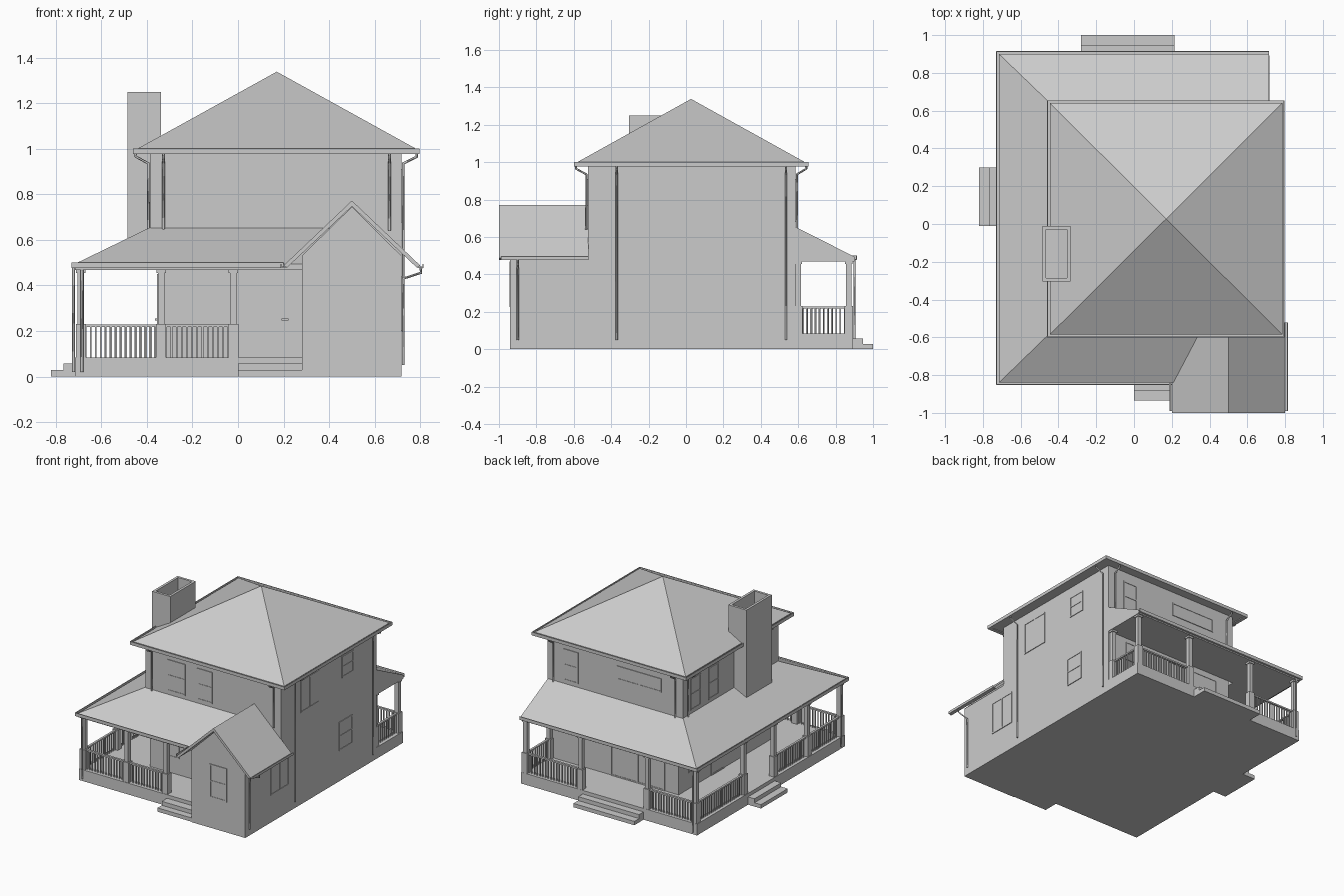
import bpy
from mathutils import Vector

if "Cube" in bpy.data.objects:
    bpy.data.objects.remove(bpy.data.objects["Cube"])


def mesh(name, verts, faces):
    me = bpy.data.meshes.new(name)
    me.from_pydata([tuple(v) for v in verts], [], faces)
    me.validate()
    ob = bpy.data.objects.new(name, me)
    bpy.context.collection.objects.link(ob)
    return ob


QUADS = [(0, 3, 2, 1), (4, 5, 6, 7), (0, 1, 5, 4), (1, 2, 6, 5), (2, 3, 7, 6), (3, 0, 4, 7)]


def boxes(name, items):
    """One object from many boxes (x0, x1, y0, y1, z0, z1)."""
    v, f = [], []
    for x0, x1, y0, y1, z0, z1 in items:
        n = len(v)
        v += [(x, y, z) for z in (z0, z1) for x, y in ((x0, y0), (x1, y0), (x1, y1), (x0, y1))]
        f += [tuple(i + n for i in q) for q in QUADS]
    return mesh(name, v, f)


def prism_y(name, profile, y0, y1):
    n = len(profile)
    v = [(x, y, z) for y in (y0, y1) for x, z in profile]
    f = [tuple(range(n)), tuple(range(2 * n - 1, n - 1, -1))]
    f += [(i + n, (i + 1) % n + n, (i + 1) % n, i) for i in range(n)]
    return mesh(name, v, f)


def gutter(name, path, z, closed=False, w=0.026, h=0.024):
    """U-shaped channel swept along a plan path; outside is on the right."""
    prof = [(-w, z), (0, z), (0, z + h), (-.005, z + h), (-.005, z + .006), (-w, z + .006)]
    pts = [Vector(p) for p in path]
    n, m = len(pts), len(prof)
    v, f = [], []
    for i, p in enumerate(pts):
        a = pts[i] - pts[i - 1] if closed or i > 0 else pts[1] - pts[0]
        b = pts[(i + 1) % n] - pts[i] if closed or i < n - 1 else a
        na, nb = (Vector((d.y, -d.x)).normalized() for d in (a, b))
        k = (na + nb) / (1 + na.dot(nb))
        v += [(p.x + k.x * o, p.y + k.y * o, zz) for o, zz in prof]
    for i in range(n if closed else n - 1):
        j = (i + 1) % n
        f += [(i * m + k, j * m + k, j * m + (k + 1) % m, i * m + (k + 1) % m) for k in range(m)]
    if not closed:
        f += [tuple(range(m)), tuple(range(n * m - 1, n * m - m - 1, -1))]
    return mesh(name, v, f)


def downspout(name, pts):
    cu = bpy.data.curves.new(name, 'CURVE')
    cu.dimensions = '3D'
    cu.bevel_depth = 0.006
    cu.bevel_resolution = 0
    cu.use_fill_caps = True
    s = cu.splines.new('POLY')
    s.points.add(len(pts) - 1)
    for p, c in zip(s.points, pts):
        p.co = (*c, 1)
    bpy.context.collection.objects.link(bpy.data.objects.new(name, cu))


# main walls
WX0, WX1, WY0, WY1 = -0.385, 0.717, -0.525, 0.585
GX0 = -0.35
boxes("ground_floor_walls", [(GX0, WX1, WY0, WY1, 0, 0.6)])
boxes("upper_floor_walls", [(WX0, WX1, WY0, WY1, 0.5, 0.985)])

# porch floor and steps
boxes("porch_floor", [(-0.715, WX1, -0.825, 0.893, 0, 0.083)])
boxes("front_steps", [(0, 0.28, -0.935, -0.82, 0, 0.028), (0, 0.28, -0.885, -0.82, 0, 0.057)])
boxes("side_steps", [(-0.82, -0.71, -0.01, 0.30, 0, 0.028), (-0.767, -0.71, -0.01, 0.30, 0, 0.057)])
boxes("back_steps", [(-0.28, 0.215, 0.89, 1.0, 0, 0.028), (-0.28, 0.215, 0.89, 0.945, 0, 0.057)])

# hipped main roof with soffit
RX0, RX1, RY0, RY1 = -0.445, 0.785, -0.585, 0.64
v = [(x, y, z) for z in (0.982, 0.998) for x, y in ((RX0, RY0), (RX1, RY0), (RX1, RY1), (RX0, RY1))]
mesh("main_roof", v + [(0.17, 0.027, 1.338)],
     [q for q in QUADS if q != (4, 5, 6, 7)] + [(4 + i, 4 + (i + 1) % 4, 8) for i in range(4)])
gutter("main_gutter", [(-0.46, -0.60), (0.797, -0.60), (0.797, 0.655), (-0.46, 0.655)], 0.977, True)

# wraparound porch roof: eave bottom, eave top and wall line swept round the house
outer = [(0.4, -0.84), (-0.715, -0.84), (-0.715, 0.90), (0.715, 0.90)]
inner = [(0.4, -0.52), (-0.385, -0.52), (-0.385, 0.583), (0.715, 0.583)]
v = []
for o, n in zip(outer, inner):
    v += [(*n, 0.468), (*o, 0.468), (*o, 0.495), (*n, 0.655)]
f = [(i * 4 + k, i * 4 + (k + 1) % 4, i * 4 + 4 + (k + 1) % 4, i * 4 + 4 + k)
     for i in range(3) for k in range(4)]
mesh("porch_roof", v, f + [(3, 2, 1, 0), (12, 13, 14, 15)])
gutter("porch_gutter", [(0.715, 0.915), (-0.73, 0.915), (-0.73, -0.853), (0.2, -0.853)], 0.477)

# front gabled bay
prism_y("front_bay_walls", [(0.28, 0), (0.717, 0), (0.717, 0.53), (0.5, 0.745), (0.28, 0.53)], -0.94, -0.52)
prism_y("front_bay_roof", [(0.20, 0.487), (0.5, 0.772), (0.80, 0.487), (0.785, 0.478), (0.5, 0.747),
                           (0.215, 0.478)], -1.0, -0.522)
gutter("bay_gutter_right", [(0.815, -0.99), (0.815, -0.522)], 0.477, h=0.018)
gutter("bay_gutter_left", [(0.187, -0.84), (0.187, -0.99)], 0.477, h=0.018)

# hollow chimney
cx0, cx1, cy0, cy1, t = -0.485, -0.337, -0.305, -0.01, 0.018
boxes("chimney", [(cx0, cx0 + t, cy0, cy1, 0.58, 1.25), (cx1 - t, cx1, cy0, cy1, 0.58, 1.25),
                  (cx0 + t, cx1 - t, cy0, cy0 + t, 0.58, 1.25), (cx0 + t, cx1 - t, cy1 - t, cy1, 0.58, 1.25),
                  (cx0 + t, cx1 - t, cy0 + t, cy1 - t, 0.58, 1.02)])

# porch posts: wide pedestal, slim shaft, capital
PX, PF, PB = -0.69, -0.80, 0.87
posts = [(PX, PF), (-0.337, PF), (-0.02, PF), (PX, -0.42), (PX, -0.03), (PX, 0.32), (PX, PB),
         (-0.30, PB), (0.24, PB), (0.69, PB), (0.69, 0.60)]
parts = []
for x, y in posts:
    for r, z0, z1 in ((0.022, 0.08, 0.23), (0.015, 0.23, 0.455), (0.021, 0.455, 0.472)):
        parts.append((x - r, x + r, y - r, y + r, z0, z1))
boxes("porch_posts", parts)

# railings with balusters
rails, bal = [], []
runs = [(0, 1), (1, 2), (0, 3), (3, 4), (5, 6), (6, 7), (8, 9), (9, 10)]
for a, b in runs:
    p, q = Vector(posts[a]), Vector(posts[b])
    lo = (min(p.x, q.x), min(p.y, q.y))
    hi = (max(p.x, q.x), max(p.y, q.y))
    rails.append((lo[0] - .008, hi[0] + .008, lo[1] - .008, hi[1] + .008, 0.217, 0.228))
    n = round((q - p).length / 0.022)
    for i in range(1, n):
        c = p.lerp(q, i / n)
        bal.append((c.x - .0035, c.x + .0035, c.y - .0035, c.y + .0035, 0.08, 0.22))
boxes("hand_rails", rails)
boxes("balusters", bal)

# windows and doors, laid on the wall planes: axis, wall position, outward sign
WALLS = {"front": (1, WY0, -1), "bay": (1, -0.94, -1), "back": (1, WY1, 1),
         "right": (0, WX1, 1), "left": (0, WX0, -1), "left_low": (0, GX0, -1)}


def plate(wall, a0, a1, z0, z1, d):
    axis, w, s = WALLS[wall]
    lo, hi = sorted((w - s * 0.004, w + s * d))
    return (a0, a1, lo, hi, z0, z1) if axis == 1 else (lo, hi, a0, a1, z0, z1)


def window(name, wall, a0, a1, z0, z1, cols=1, sash=True):
    e, zm = 0.009, (z0 + z1) / 2
    p = [(a0, a0 + e, z0, z1), (a1 - e, a1, z0, z1), (a0 + e, a1 - e, z0, z0 + e), (a0 + e, a1 - e, z1 - e, z1)]
    if sash:
        p.append((a0 + e, a1 - e, zm - e / 2, zm + e / 2))
    for i in range(1, cols):
        m = a0 + (a1 - a0) * i / cols
        p.append((m - e / 2, m + e / 2, z0 + e, z1 - e))
    boxes(name, [plate(wall, *q, 0.005) for q in p] + [plate(wall, a0 + e, a1 - e, z0 + e, z1 - e, 0.002)])


for i, w in enumerate([
        ("front", -0.205, -0.06, 0.68, 0.91), ("front", 0.035, 0.16, 0.68, 0.91),
        ("front", -0.245, -0.11, 0.20, 0.44), ("bay", 0.43, 0.57, 0.225, 0.47),
        ("right", -0.30, -0.085, 0.675, 0.91, 2, False), ("right", -0.645, -0.435, 0.20, 0.44, 2, False),
        ("right", 0.18, 0.315, 0.75, 0.905), ("right", 0.15, 0.30, 0.225, 0.435),
        ("back", -0.21, 0.15, 0.80, 0.90, 2, False), ("back", 0.465, 0.585, 0.68, 0.91),
        ("back", 0.36, 0.56, 0.30, 0.44, 2, False), ("left", 0.38, 0.50, 0.68, 0.91),
        ("left", 0.17, 0.29, 0.68, 0.91), ("left_low", 0.33, 0.47, 0.20, 0.44)]):
    window(f"window_{i + 1}", *w)
window("patio_door", "back", -0.24, 0.20, 0.083, 0.43, 2, False)
window("front_door", "front", 0.085, 0.235, 0.083, 0.465, 1, False)
window("side_door", "left_low", 0.06, 0.21, 0.083, 0.45, 1, False)
boxes("door_handles", [plate("front", 0.19, 0.222, 0.247, 0.254, 0.015),
                       plate("left_low", 0.075, 0.105, 0.247, 0.254, 0.015)])

# downspouts from the main gutter
for k, x in enumerate((-0.327, 0.665)):
    for side, ye, yw in (("front", -0.588, WY0 - .008), ("back", 0.643, WY1 + .008)):
        downspout(f"{side}_downspout_{k}", [(x, ye, 0.98), (x, ye, 0.965), (x, yw, 0.935), (x, yw, 0.64)])
for k, y in enumerate((-0.37, 0.535)):
    for side, xe, xw, zb in (("right", 0.785, WX1 + .008, 0.05), ("left", -0.448, WX0 - .008, 0.63)):
        downspout(f"{side}_downspout_{k}", [(xe, y, 0.98), (xe, y, 0.965), (xw, y, 0.935), (xw, y, zb)])

# downspouts from bay and porch
downspout("bay_downspout", [(0.803, -0.90, 0.48), (0.803, -0.90, 0.455), (0.725, -0.90, 0.43), (0.725, -0.90, 0.05)])
for y in (-0.833, 0.901):
    downspout("porch_downspout", [(-0.685, y, 0.48), (-0.685, y, 0.02)])
downspout("porch_side_downspout", [(-0.722, -0.77, 0.48), (-0.722, -0.77, 0.02)])
